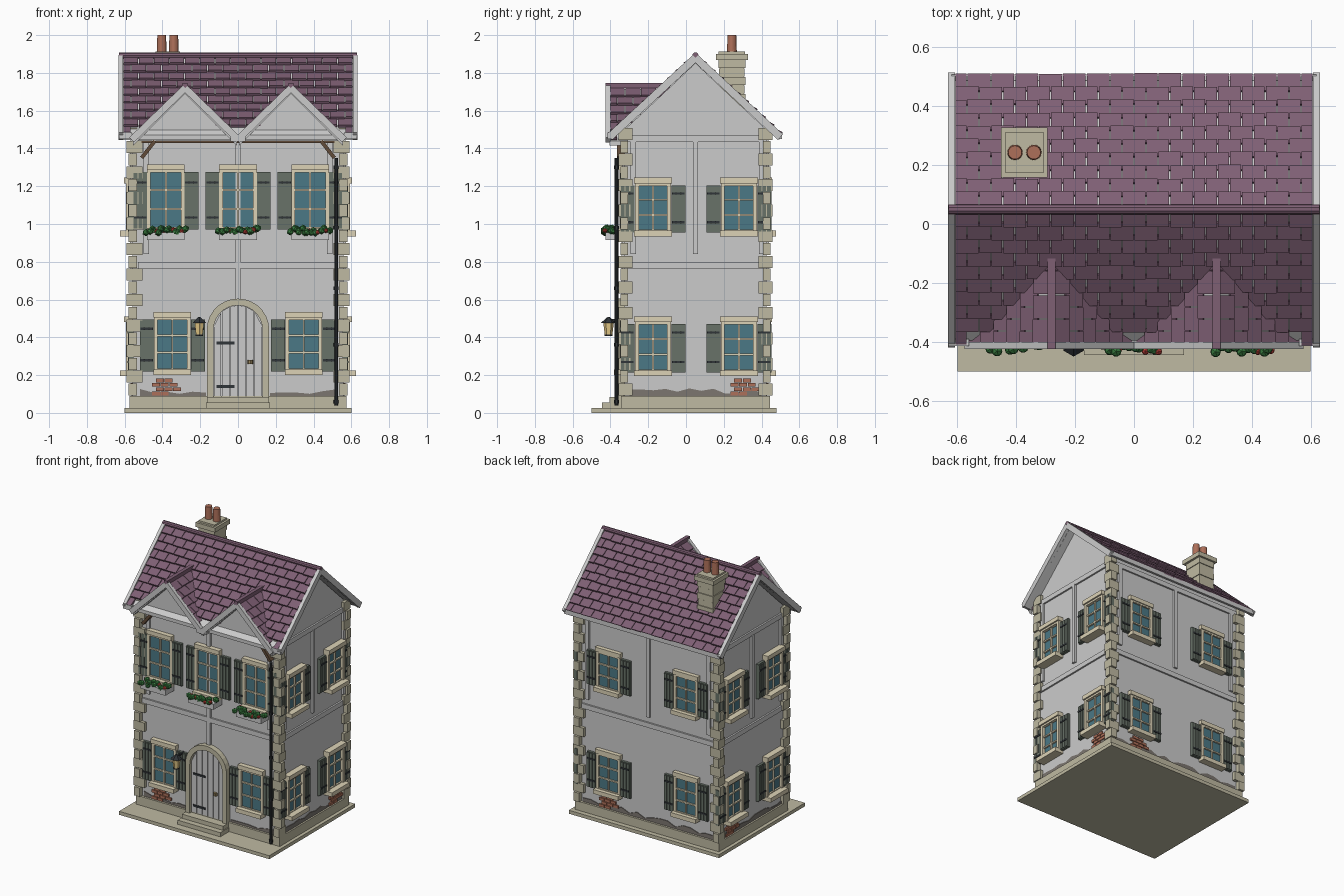
import bpy, bmesh, random
from math import pi, cos, sin, atan2, hypot
from mathutils import Matrix, Vector

if "Cube" in bpy.data.objects:
    bpy.data.objects.remove(bpy.data.objects["Cube"])

random.seed(4)
COL = dict(tile=(.21, .115, .175), stone=(.52, .49, .36), cream=(.72, .65, .47), glass=(.07, .19, .24),
           shutter=(.14, .17, .14), brick=(.42, .16, .1), iron=(.03, .035, .04), wood=(.12, .07, .04),
           leaf=(.04, .2, .05), red=(.5, .05, .04), lamp=(.8, .6, .25), dirt=(.2, .18, .16), brass=(.3, .22, .1))
parts = {}
I = Matrix.Identity(4)


def bm_of(name, col=None):
    return parts.setdefault(name, (bmesh.new(), col))[0]


def box(name, col, x0, x1, y0, y1, z0, z1, m=I):
    t = Matrix.Translation(((x0 + x1) / 2, (y0 + y1) / 2, (z0 + z1) / 2))
    s = Matrix.Diagonal((x1 - x0, y1 - y0, z1 - z0, 1))
    bmesh.ops.create_cube(bm_of(name, col), size=1, matrix=m @ t @ s)


def cone(name, col, loc, r1, r2, h, n=12, m=I):
    bmesh.ops.create_cone(bm_of(name, col), cap_ends=True, segments=n, radius1=r1, radius2=r2, depth=h,
                          matrix=m @ Matrix.Translation(loc))


def prism(name, col, pts, d0, d1, m=I):
    """Profile in local x/z, extruded along local y from d0 to d1."""
    bm = bm_of(name, col)
    vs = [bm.verts.new(m @ Vector((x, d0, z))) for x, z in pts]
    f = bm.faces.new(vs)
    r = bmesh.ops.extrude_face_region(bm, geom=[f])
    off = m.to_3x3() @ Vector((0, d1 - d0, 0))
    bmesh.ops.translate(bm, verts=[v for v in r['geom'] if isinstance(v, bmesh.types.BMVert)], vec=off)


def bar(name, col, a, b, w, d0, d1, m=I):
    """Straight board between two x/z points."""
    dx, dz = b[0] - a[0], b[1] - a[1]
    l = hypot(dx, dz)
    nx, nz = -dz / l * w / 2, dx / l * w / 2
    prism(name, col, [(a[0] + nx, a[1] + nz), (b[0] + nx, b[1] + nz), (b[0] - nx, b[1] - nz), (a[0] - nx, a[1] - nz)], d0, d1, m)


# Wall frames: local x runs along the wall, local -y points outward
FRONT = Matrix.Translation((0, -.325, 0))
BACK = Matrix.Translation((0, .425, 0)) @ Matrix.Rotation(pi, 4, 'Z')
RIGHT = Matrix.Translation((.558, 0, 0)) @ Matrix.Rotation(pi / 2, 4, 'Z')
LEFT = Matrix.Translation((-.558, 0, 0)) @ Matrix.Rotation(-pi / 2, 4, 'Z')
ALONG_X = Matrix.Rotation(pi / 2, 4, 'Z')

# Base, plinth and main walls
box('base_slab', 'stone', -.6, .6, -.5, .48, 0, .025)
box('plinth', 'stone', -.575, .575, -.345, .445, .025, .09)
prism('walls', None, [(-.325, .03), (.425, .03), (.425, 1.5), (.05, 1.85), (-.325, 1.5)], -.558, .558, ALONG_X)

# Corner quoins
n = 21
for sx in (-1, 1):
    for sy, ye in ((-1, -.358), (1, .458)):
        for i in range(n):
            z0, h = .09 + i * 1.42 / n, 1.42 / n
            lx, ly, o = (.085, .05, 0) if i % 2 else (.055, .075, .01)
            xs = sorted((sx * (.59 - o), sx * (.59 - lx)))
            ys = sorted((ye - sy * (.01 - o), ye - sy * ly))
            box('quoins', 'stone', *xs, *ys, z0 + .002, z0 + h - .002)


def window(m, u, z0, z1, w=.155, out=.045, flowers=False):
    a, b = u - w / 2, u + w / 2
    box('window_glass', 'glass', a, b, -.012, .02, z0, z1, m)
    for x0, x1 in ((a - .02, a), (b, b + .02)):
        box('window_frames', 'cream', x0, x1, -out * .75, .01, z0 - .01, z1, m)
    box('window_frames', 'cream', a - .02, b + .02, -out * .75, .01, z1 - .008, z1 + .01, m)
    box('lintels', 'cream', u - .1, u + .1, -out, .01, z1 + .005, z1 + .035, m)
    box('sills', 'cream', u - .1, u + .1, -out - .022, .01, z0 - .03, z0, m)
    box('window_bars', 'cream', u - .005, u + .005, -.024, 0, z0, z1, m)
    for k in (0, 1, 2, 3):
        z = z0 + (z1 - z0) * k / 3
        box('window_bars', 'cream', a, b, -.024, 0, z - .005, z + .005, m)
    for s in (-1, 1):   # shutters with slats and iron straps
        x0, x1 = sorted((u + s * .098, u + s * .172))
        box('shutters', 'shutter', x0, x1, -.018, .005, z0 - .01, z1 - .005, m)
        for k in range(3):
            box('shutters', 'shutter', x0 + .002 + k * .025, x0 + .021 + k * .025, -.024, 0, z0 - .005, z1 - .01, m)
        for f in (.18, .8):
            z = z0 + (z1 - z0) * f
            box('shutter_straps', 'iron', x0 + .004, x1 - .004, -.028, 0, z - .006, z + .006, m)
    if flowers:
        box('flower_boxes', None, u - .1, u + .1, -.1, .0, z0 - .065, z0 - .025, m)
        for k in range(20):
            p = (u - .105 + .21 * k / 19, random.uniform(-.11, -.06), z0 - .02 + random.uniform(-.008, .018))
            c = ('flowers', 'red') if k % 4 == 1 else ('foliage', 'leaf')
            bmesh.ops.create_icosphere(bm_of(*c), subdivisions=1, radius=.014 if k % 4 == 1 else .02,
                                       matrix=m @ Matrix.Translation(p))


for u in (-.382, 0, .382):
    window(FRONT, u, .98, 1.28, .16, .035, True)
for u in (-.348, .348):
    window(FRONT, u, .23, .5, .155, .035)
    window(BACK, u * .89, .965, 1.21, .15, .03)
    window(BACK, u * .89, .225, .475, .15, .03)
for m, s in ((RIGHT, 1), (LEFT, -1)):
    for u in (-.175, .28):
        window(m, s * u, .965, 1.21, .15)
        window(m, s * u, .225, .475, .15)

# Timber bands, posts and top beams
for m, a, b, posts in ((FRONT, -.53, .53, (-.485, 0, .485)), (BACK, -.53, .53, (-.485, 0, .485)),
                       (RIGHT, -.31, .41, (-.28, .05, .4)), (LEFT, -.41, .31, (-.4, -.05, .28))):
    box('timber_bands', None, a, b, -.012, .01, .765, .8, m)
    box('timber_bands', None, a, b, -.012, .01, 1.435, 1.47, m)
    for u in posts:
        box('timber_posts', None, u - .014, u + .014, -.014, .01, .84, 1.44, m)
box('timber_posts', None, -.014, .014, -.016, .01, .6, 1.44, FRONT)

# Flaked plaster edge and exposed bricks
for m, spans, bu in ((FRONT, ((-.52, -.17), (.17, .52)), -.395), (RIGHT, ((-.3, .4),), .295),
                     (LEFT, ((-.4, .3),), -.295), (BACK, ((-.52, .52),), -.33)):
    for a, b in spans:
        k = max(4, int((b - a) / .06))
        top = [(b - (b - a) * i / k, random.uniform(.1, .13)) for i in range(k + 1)]
        prism('flaked_plaster', 'dirt', [(a, .088), (b, .088)] + top, -.005, .01, m)
    for r in range(4):
        for c in range(2 if r in (0, 3) else 3):
            x = bu - .06 + c * .046 + (.02 if r % 2 else 0)
            box('bricks', 'brick', x, x + .042, -.011, .01, .093 + r * .023, .112 + r * .023, m)

# Door, arch and steps
def arch(r, zs=.44, z0=.085, n=14):
    return [(r, z0)] + [(r * cos(pi * i / n), zs + r * sin(pi * i / n)) for i in range(n + 1)] + [(-r, z0)]
o, q = arch(.165), arch(.13)
for i in range(len(o) - 1):
    prism('door_arch', 'stone', [o[i], o[i + 1], q[i + 1], q[i]], -.04, .01, FRONT)
prism('door', None, arch(.13), -.012, .01, FRONT)
for k in range(6):
    x = -.13 + k * .26 / 6
    e = max(abs(x), abs(x + .043))
    prism('door_planks', None, [(x + .002, .09), (x + .041, .09)] +
          [(t, .44 + (.1295 ** 2 - t * t) ** .5) for t in (x + .041, x + .002)], -.02, 0, FRONT)
for z in (.14, .37):
    box('door_hinges', 'iron', -.115, -.018, -.027, 0, z - .007, z + .007, FRONT)
cone('door_knob', 'brass', (.065, -.35, .27), .015, .015, .02, 10)
box('door_steps', 'stone', -.17, .17, -.445, -.32, .025, .055)
box('door_steps', 'stone', -.165, .165, -.405, -.32, .055, .085)

# Lantern
L = (-.205, -.41)
box('lantern_arm', 'iron', L[0] - .006, L[0] + .006, L[1], -.32, .485, .497)
cone('lantern_glass', 'lamp', (*L, .445), .02, .028, .065, 6)
cone('lantern_cap', 'iron', (*L, .492), .04, .006, .03, 6)
cone('lantern_base', 'iron', (*L, .41), .022, .022, .008, 6)

# Drainpipe
cone('drainpipe', 'iron', (.52, -.368, .695), .01, .01, 1.31, 10)
for z in (.06, .36, .66, .98, 1.3):
    cone('drainpipe_collars', 'iron', (.52, -.368, z), .014, .014, .018, 10)

# Corner braces under the front eaves
for s in (-1, 1):
    bar('eave_braces', 'wood', (s * .51, 1.35), (s * .44, 1.44), .02, -.04, 0, FRONT)
box('eave_beam', 'wood', -.51, .51, -.03, 0, 1.43, 1.442, FRONT)

# Main roof: deck, bargeboards, fascias, ridge
RY, RZ, EZ, FY, BY = .05, 1.88, 1.47, -.395, .495
prism('roof_deck', None, [(FY, EZ), (RY, RZ), (BY, EZ), (BY, EZ - .025), (RY, RZ - .03), (FY, EZ - .025)], -.61, .61, ALONG_X)
for x0 in (-.632, .608):
    for y in (FY - .01, BY + .005):
        bar('bargeboards', None, (y, EZ - .01), (RY, RZ), .04, -x0 - .024, -x0, ALONG_X)
box('rear_fascia', None, -.62, .62, .488, .508, 1.45, 1.485)
for s in (-1, 1):
    x0, x1 = sorted((s * .56, s * .63))
    box('front_fascia', None, x0, x1, -.415, -.39, 1.45, 1.485)
cone('roof_ridge', 'tile', (0, 0, 0), .017, .017, 1.26, 10, Matrix.Translation((0, RY, 1.892)) @ Matrix.Rotation(pi / 2, 4, 'Y'))


def tiles(name, top, down, along, length, rows, width, keep):
    """Overlapping tilted tiles laid in staggered rows down a slope."""
    a, d = along.normalized(), down.normalized()
    nrm = a.cross(d)
    if nrm.z < 0:
        a, nrm = -a, -nrm
    span, rh = along.length, length / rows
    count = round(span / width)
    w = span / count
    frame = Matrix((a, d, nrm)).transposed().to_4x4()
    for r in range(rows):
        for c in range(count + (r % 2)):
            u0 = max(0, (c - .5 * (r % 2)) * w)
            u1 = min(span, (c + 1 - .5 * (r % 2)) * w)
            u = (u0 + u1) / 2 - span / 2
            p = top + d * (rh * (r + .5)) + a * u
            if keep(p):
                t = Matrix.Translation(p + nrm * .008) @ frame @ Matrix.Rotation(.2 + random.uniform(-.04, .06), 4, 'X')
                h = rh * random.uniform(1.06, 1.2)
                box(name, 'tile', -(u1 - u0) / 2 + .002, (u1 - u0) / 2 - .002, -h / 2, h / 2, -.008, .007, t)


PZ, GX = 1.715, .28   # front gable peak height and offset
main_z = lambda y: RZ - abs(y - RY) * (RZ - EZ) / (RY - FY)
gable_z = lambda x: PZ - abs(abs(x) - GX)
L1 = hypot(RY - FY, RZ - EZ)
ax = Vector((1.215, 0, 0))
tiles('front_tiles', Vector((0, RY, RZ)), Vector((0, FY - RY, EZ - RZ)), ax, L1, 10, .081,
      lambda p: gable_z(p.x) < p.z + .03 and (p.y > -.34 or abs(p.x) > .56))
tiles('rear_tiles', Vector((0, RY, RZ)), Vector((0, BY - RY, EZ - RZ)), ax, L1, 10, .081, lambda p: True)

# Twin front gables
for s in (-1, 1):
    g = s * GX
    prism('gable_fronts', None, [(g - .28, 1.44), (g + .28, 1.44), (g, 1.715)], -.365, -.28)
    prism('gable_decks', None, [(g - .275, PZ - .275), (g, PZ), (g + .275, PZ - .275), (g + .275, PZ - .3),
                                (g, PZ - .025), (g - .275, PZ - .3)], -.405, -.11)
    for e in (-1, 1):
        bar('gable_bargeboards', None, (g + e * .283, 1.445), (g, PZ + .005), .036, -.425, -.4)
        tiles('gable_tiles', Vector((g, -.24, PZ)), Vector((e, 0, -1)), Vector((0, .33, 0)), .385, 6, .08,
              lambda p: p.z > main_z(p.y) - .035)
    box('gable_ridges', 'tile', g - .013, g + .013, -.425, -.09, PZ + .005, PZ + .032)
box('valley_block', None, -.04, .04, -.42, -.36, 1.437, 1.468)

# Chimney with courses, cap and pots
CX, CY = -.372, .243
for i in range(6):
    k = .003 * (i % 2)
    box('chimney', 'stone', CX - .06 - k, CX + .06 + k, CY - .068 - k, CY + .068 + k, 1.6 + i * .045, 1.643 + i * .045)
box('chimney', 'stone', CX - .055, CX + .055, CY - .063, CY + .063, 1.55, 1.87)
box('chimney_cap', 'stone', CX - .079, CX + .079, CY - .085, CY + .085, 1.868, 1.9)
box('chimney_cap', 'stone', CX - .064, CX + .064, CY - .07, CY + .07, 1.9, 1.912)
for dx in (-.032, .032):
    cone('chimney_pots', 'brick', (CX + dx, CY, 1.956), .026, .023, .088, 16)

# Turn the collected parts into objects
mats = {}
for k, c in COL.items():
    mats[k] = bpy.data.materials.new(k)
    mats[k].diffuse_color = (*c, 1)
for name, (bm, col) in parts.items():
    bmesh.ops.recalc_face_normals(bm, faces=bm.faces)
    me = bpy.data.meshes.new(name)
    bm.to_mesh(me)
    bm.free()
    if col:
        me.materials.append(mats[col])
    bpy.context.collection.objects.link(bpy.data.objects.new(name, me))

for m in bpy.data.materials:
    if m.users and not m.is_grease_pencil:
        m.use_nodes = True
        m.node_tree.nodes["Principled BSDF"].inputs["Base Color"].default_value = m.diffuse_color
